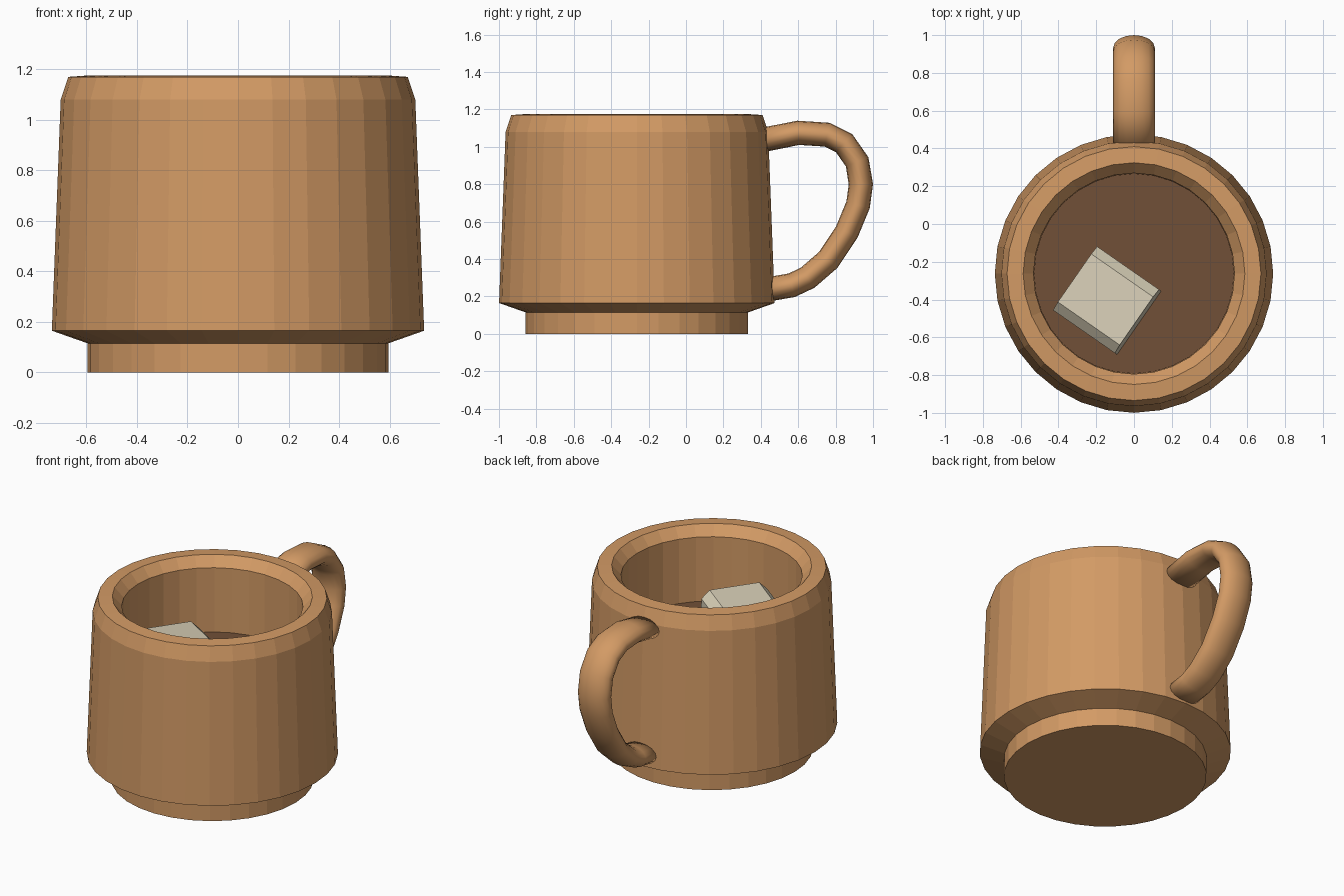
import bpy, bmesh, math
from mathutils import Matrix, Vector

if "Cube" in bpy.data.objects:
    bpy.data.objects.remove(bpy.data.objects["Cube"])

CY = -0.2625   # cup axis position in y
SIDES = 32


def material(name, rgb):
    m = bpy.data.materials.new(name)
    m.diffuse_color = (*rgb, 1)
    m.use_nodes = True
    m.node_tree.nodes["Principled BSDF"].inputs["Base Color"].default_value = m.diffuse_color
    return m


clay = material("tan_clay", (0.65, 0.325, 0.13))
coffee_mat = material("dark_coffee", (0.165, 0.08, 0.038))
cream = material("cream_sugar", (0.68, 0.62, 0.47))


def finish(bm, name, mat, smooth=False):
    bmesh.ops.recalc_face_normals(bm, faces=bm.faces)
    me = bpy.data.meshes.new(name)
    bm.to_mesh(me)
    bm.free()
    me.materials.append(mat)
    for p in me.polygons:
        p.use_smooth = smooth
    ob = bpy.data.objects.new(name, me)
    bpy.context.collection.objects.link(ob)
    return ob


def skin(rings, name, mat, smooth=False):
    """Join closed rings of points into a tube with capped ends."""
    bm = bmesh.new()
    loops = [[bm.verts.new(p) for p in ring] for ring in rings]
    n = len(loops[0])
    for a, b in zip(loops, loops[1:]):
        for i in range(n):
            j = (i + 1) % n
            bm.faces.new((a[i], a[j], b[j], b[i]))
    bm.faces.new(loops[0])
    bm.faces.new(loops[-1])
    return finish(bm, name, mat, smooth)


def circle(r, z):
    return [(r * math.cos(2 * math.pi * i / SIDES),
             CY + r * math.sin(2 * math.pi * i / SIDES), z) for i in range(SIDES)]


# Cup: foot, flared body, chamfered rim, inner wall and floor
profile = [(0.595, 0), (0.595, 0.115), (0.737, 0.165), (0.702, 1.08),
           (0.672, 1.17), (0.587, 1.176), (0.532, 1.115), (0.53, 0.15)]
skin([circle(r, z) for r, z in profile], "cup", clay)

# Coffee surface
bm = bmesh.new()
bm.faces.new([bm.verts.new(p) for p in circle(0.53, 0.70)])
finish(bm, "coffee", coffee_mat)

# Handle: flat oval section swept along a path in the y-z plane
path = [(0.40, 1.035), (0.60, 1.075), (0.755, 1.065), (0.845, 1.02),
        (0.915, 0.92), (0.935, 0.80), (0.92, 0.69), (0.86, 0.545),
        (0.76, 0.395), (0.65, 0.30), (0.565, 0.26), (0.42, 0.235)]
pts = [Vector((0, y, z)) for y, z in path]
rings = []
for i, p in enumerate(pts):
    t = (pts[min(i + 1, len(pts) - 1)] - pts[max(i - 1, 0)]).normalized()
    out = Vector((0, -t.z, t.y))
    rings.append([p + Vector((0.11 * math.cos(a), 0, 0)) + out * (0.065 * math.sin(a))
                  for a in (2 * math.pi * k / 16 for k in range(16))])
skin(rings, "handle", clay, smooth=True)

# Sugar cube: chamfered along its length, floating slightly tilted
bm = bmesh.new()
bmesh.ops.create_cube(bm, size=1, matrix=Matrix.Diagonal((0.40, 0.41, 0.38, 1)))
edges = [e for e in bm.edges
         if abs((e.verts[0].co - e.verts[1].co).normalized().x) > 0.9]
bmesh.ops.bevel(bm, geom=edges, offset=0.05, segments=1, affect='EDGES')
cube = finish(bm, "sugar_cube", cream)
cube.matrix_world = (Matrix.Translation((-0.14, -0.407, 0.74))
                     @ Matrix.Rotation(math.radians(-34.8), 4, 'Z')
                     @ Matrix.Rotation(math.radians(-4), 4, 'Y'))
